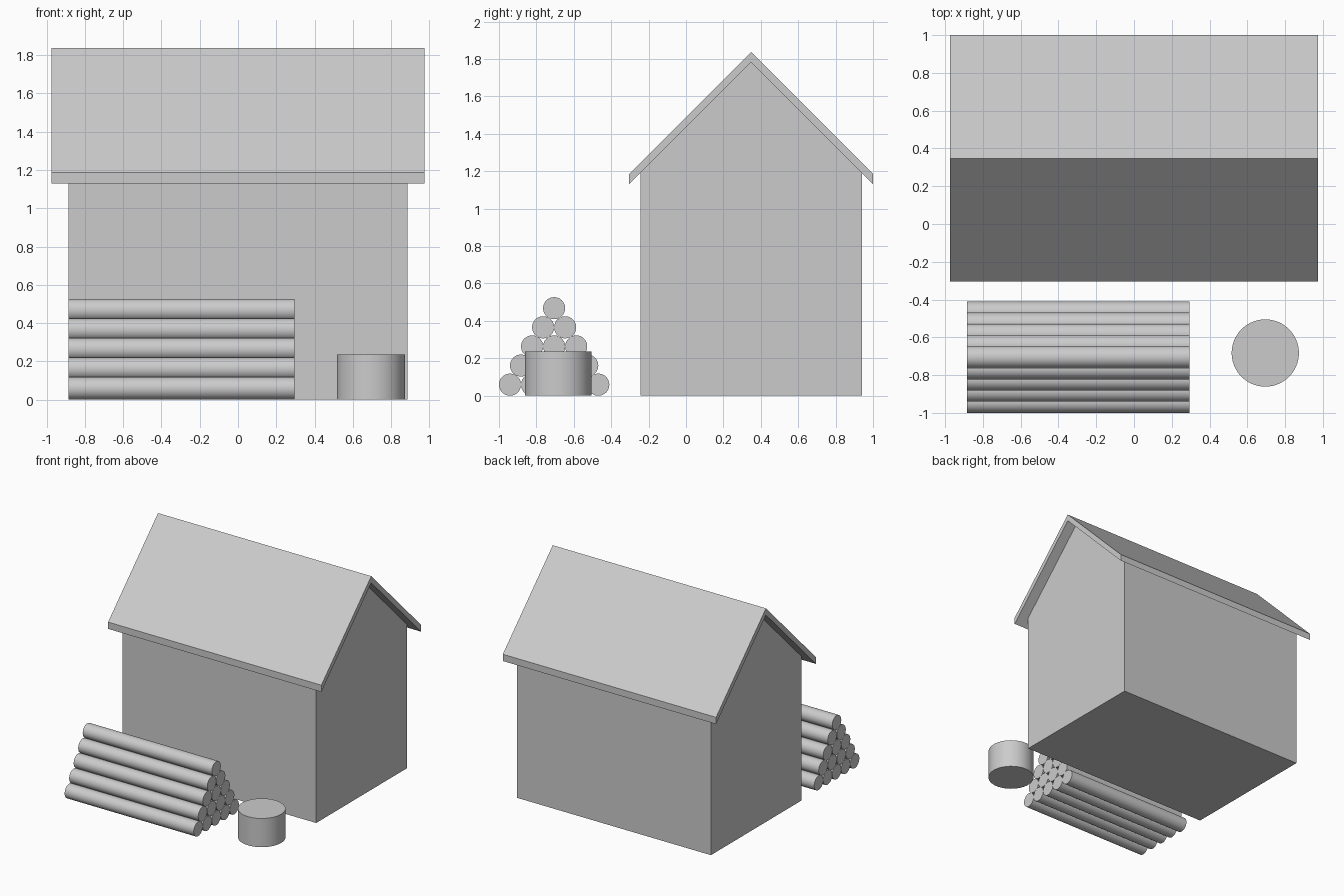
import bpy
import bmesh
import math
from mathutils import Vector

cube = bpy.data.objects.get("Cube")
if cube:
    bpy.data.objects.remove(cube, do_unlink=True)

# Single plain grey for everything
SHADE = (0.6, 0.6, 0.6, 1.0)
grey = bpy.data.materials.new("light_grey")
grey.diffuse_color = SHADE
grey.use_nodes = True
grey.node_tree.nodes["Principled BSDF"].inputs["Base Color"].default_value = SHADE


def extrude_profile(name, profile, half_length):
    """Extrude a closed (y, z) profile symmetrically along x."""
    mesh = bpy.data.meshes.new(name)
    bm = bmesh.new()
    face = bm.faces.new([bm.verts.new((-half_length, y, z)) for y, z in profile])
    result = bmesh.ops.extrude_face_region(bm, geom=[face])
    moved = [v for v in result["geom"] if isinstance(v, bmesh.types.BMVert)]
    bmesh.ops.translate(bm, verts=moved, vec=Vector((2 * half_length, 0, 0)))
    bmesh.ops.recalc_face_normals(bm, faces=bm.faces)
    bm.to_mesh(mesh)
    bm.free()
    obj = bpy.data.objects.new(name, mesh)
    bpy.context.collection.objects.link(obj)
    mesh.materials.append(grey)
    return obj


def cylinder(name, radius, length, centre, rotation=(0, 0, 0), sides=48):
    """Round part with smooth sides and sharp end caps."""
    bpy.ops.mesh.primitive_cylinder_add(vertices=sides, radius=radius, depth=length,
                                        location=centre, rotation=rotation)
    obj = bpy.context.object
    obj.name = name
    obj.data.materials.append(grey)
    bpy.ops.object.shade_smooth_by_angle(angle=math.radians(30))
    return obj


# Shed body with gable ends
RIDGE_Y = 0.348
WALL = 0.592
WALL_PEAK = 1.782
eave = WALL_PEAK - WALL
extrude_profile("shed_walls", [
    (RIDGE_Y - WALL, 0), (RIDGE_Y + WALL, 0),
    (RIDGE_Y + WALL, eave), (RIDGE_Y, WALL_PEAK), (RIDGE_Y - WALL, eave)], 0.886)

# Overhanging roof, sloping at 45 degrees
SPAN = 0.652
THICK = 0.056
low = WALL_PEAK - SPAN
extrude_profile("roof", [
    (RIDGE_Y - SPAN, low), (RIDGE_Y, WALL_PEAK), (RIDGE_Y + SPAN, low),
    (RIDGE_Y + SPAN, low + THICK), (RIDGE_Y, WALL_PEAK + THICK),
    (RIDGE_Y - SPAN, low + THICK)], 0.975)

# Pyramid stack of logs
LOG_R = 0.059
ROWS = 5
row_rise = LOG_R * math.sqrt(3)
for row in range(ROWS):
    count = ROWS - row
    for i in range(count):
        y = -0.705 + (i - (count - 1) / 2) * 2 * LOG_R
        cylinder(f"log_{row + 1}_{i + 1}", LOG_R, 1.18,
                 (-0.295, y, LOG_R + row * row_rise), (0, math.pi / 2, 0))

# Chopping block
BLOCK_H = 0.237
cylinder("chopping_block", 0.178, BLOCK_H, (0.695, -0.683, BLOCK_H / 2), sides=64)
